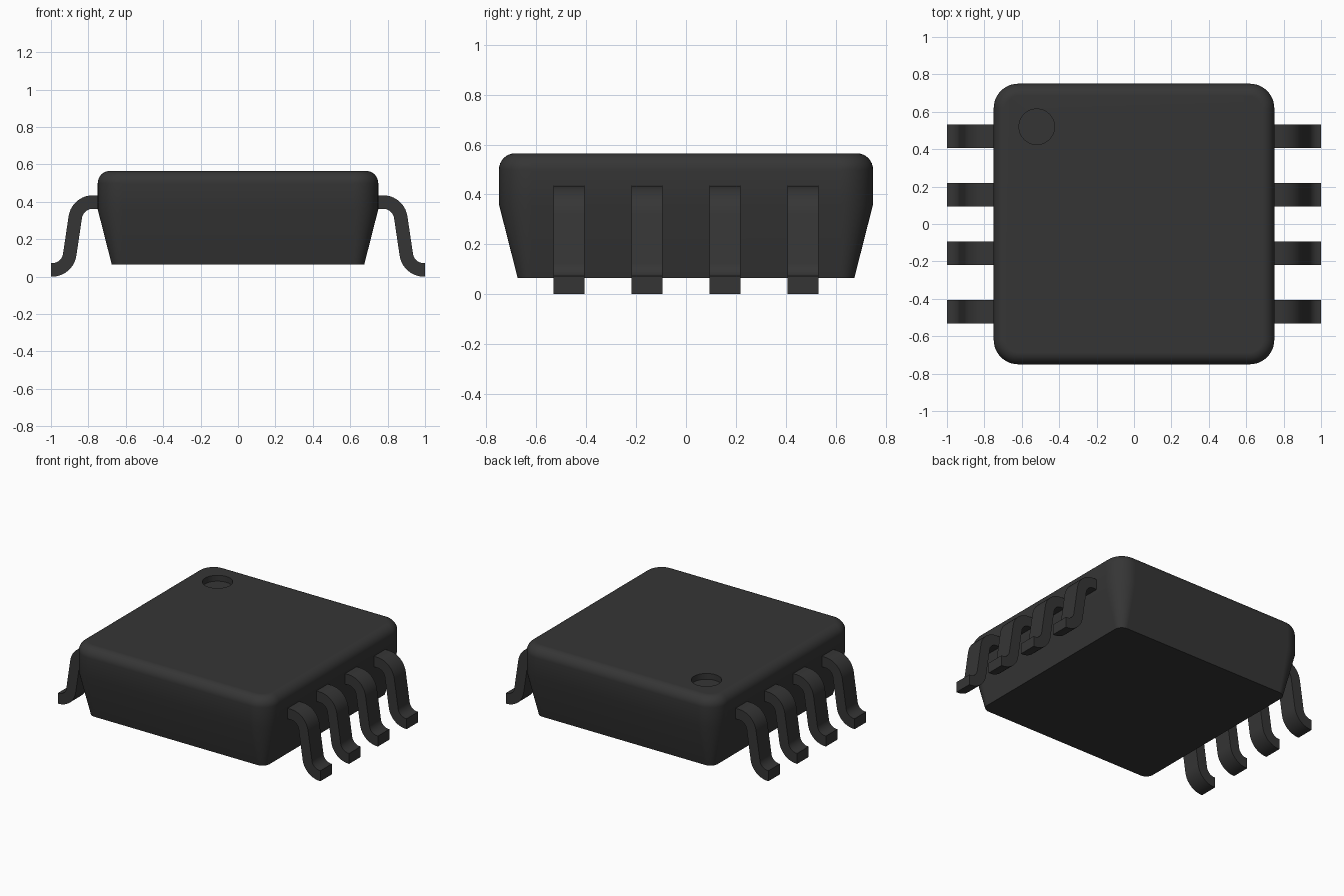
import bpy, bmesh, math
from mathutils import Vector

cube = bpy.data.objects.get("Cube")
if cube:
    bpy.data.objects.remove(cube, do_unlink=True)

plastic = bpy.data.materials.new("dark_grey")
plastic.use_nodes = True
GREY = (0.036, 0.036, 0.036, 1)
plastic.diffuse_color = GREY
plastic.node_tree.nodes["Principled BSDF"].inputs["Base Color"].default_value = GREY


def make_object(name, bm):
    bmesh.ops.recalc_face_normals(bm, faces=bm.faces)
    mesh = bpy.data.meshes.new(name)
    bm.to_mesh(mesh)
    bm.free()
    mesh.materials.append(plastic)
    obj = bpy.data.objects.new(name, mesh)
    bpy.context.collection.objects.link(obj)
    return obj


def activate(obj):
    bpy.ops.object.select_all(action='DESELECT')
    obj.select_set(True)
    bpy.context.view_layer.objects.active = obj


def smooth(obj):
    activate(obj)
    bpy.ops.object.shade_smooth_by_angle(angle=math.radians(35))
    weighted = obj.modifiers.new("weighted_normals", 'WEIGHTED_NORMAL')
    weighted.keep_sharp = True


def loft(bm, rings):
    """Skin a list of closed point rings and cap both ends."""
    loops = [[bm.verts.new(p) for p in ring] for ring in rings]
    n = len(loops[0])
    for a, b in zip(loops, loops[1:]):
        for i in range(n):
            j = (i + 1) % n
            bm.faces.new((a[i], a[j], b[j], b[i]))
    bm.faces.new(loops[0][::-1])
    bm.faces.new(loops[-1])


def rounded_square(half, radius, z, steps=10):
    points = []
    for quarter, (sx, sy) in enumerate(((1, 1), (-1, 1), (-1, -1), (1, -1))):
        for i in range(steps + 1):
            a = math.pi / 2 * (quarter + i / steps)
            points.append((sx * (half - radius) + radius * math.cos(a),
                           sy * (half - radius) + radius * math.sin(a), z))
    return points


# Body: tapered lower half, upright upper half, rounded top edge
HALF, CORNER, TOP, EDGE = 0.75, 0.13, 0.565, 0.065
rings = [rounded_square(0.675, 0.055, 0.065), rounded_square(HALF, CORNER, 0.36)]
for i in range(9):
    a = math.pi / 2 * i / 8
    inset = EDGE * (1 - math.cos(a))
    rings.append(rounded_square(HALF - inset, CORNER - inset, TOP - EDGE + EDGE * math.sin(a)))
bm = bmesh.new()
loft(bm, rings)
body = make_object("body", bm)

# Round pin-one dimple cut into the top
bpy.ops.mesh.primitive_cylinder_add(vertices=48, radius=0.095, depth=0.08,
                                    location=(-0.52, 0.52, TOP))
cutter = bpy.context.object
cutter.name = "dimple_cutter"
cutter.hide_render = True
cutter.data.materials.append(plastic)
cut = body.modifiers.new("dimple", 'BOOLEAN')
cut.operation = 'DIFFERENCE'
cut.solver = 'EXACT'
cut.object = cutter
activate(body)
bpy.ops.object.modifier_apply(modifier=cut.name)
bpy.data.objects.remove(cutter, do_unlink=True)
smooth(body)


# Pins: an S-shaped strip with two filleted bends
def filleted_path(points, radius, steps=10):
    """Centre points and unit tangents along a polyline with rounded corners."""
    pts = [Vector(p) for p in points]
    path = [(pts[0], (pts[1] - pts[0]).normalized())]
    for p, q, r in zip(pts, pts[1:], pts[2:]):
        d1, d2 = (q - p).normalized(), (r - q).normalized()
        turn = math.atan2(d1.x * d2.y - d1.y * d2.x, d1.dot(d2))
        side = math.copysign(1, turn)
        start = q - d1 * radius * math.tan(abs(turn) / 2)
        centre = start + Vector((-d1.y, d1.x)) * side * radius
        for i in range(steps + 1):
            a = turn * i / steps
            c, s = math.cos(a), math.sin(a)
            t = Vector((d1.x * c - d1.y * s, d1.x * s + d1.y * c))
            path.append((centre - Vector((-t.y, t.x)) * side * radius, t))
    path.append((pts[-1], (pts[-1] - pts[-2]).normalized()))
    return path


THICK, WIDTH, PITCH = 0.072, 0.125, 0.3125
path = filleted_path([(0.70, 0.399), (0.858, 0.399), (0.912, 0.036), (1.0, 0.036)], 0.095)


def make_pin(name, side, y):
    rings = []
    for p, t in path:
        n = Vector((-t.y, t.x)) * THICK / 2
        rings.append([(side * (p.x + k * n.x), y + w * WIDTH / 2, p.y + k * n.y)
                      for k, w in ((1, -1), (1, 1), (-1, 1), (-1, -1))])
    bm = bmesh.new()
    loft(bm, rings)
    smooth(make_object(name, bm))


for label, side in (("left", 1), ("right", -1)):
    for i in range(4):
        make_pin(f"{label}_pin_{i + 1}", side, (i - 1.5) * PITCH)
